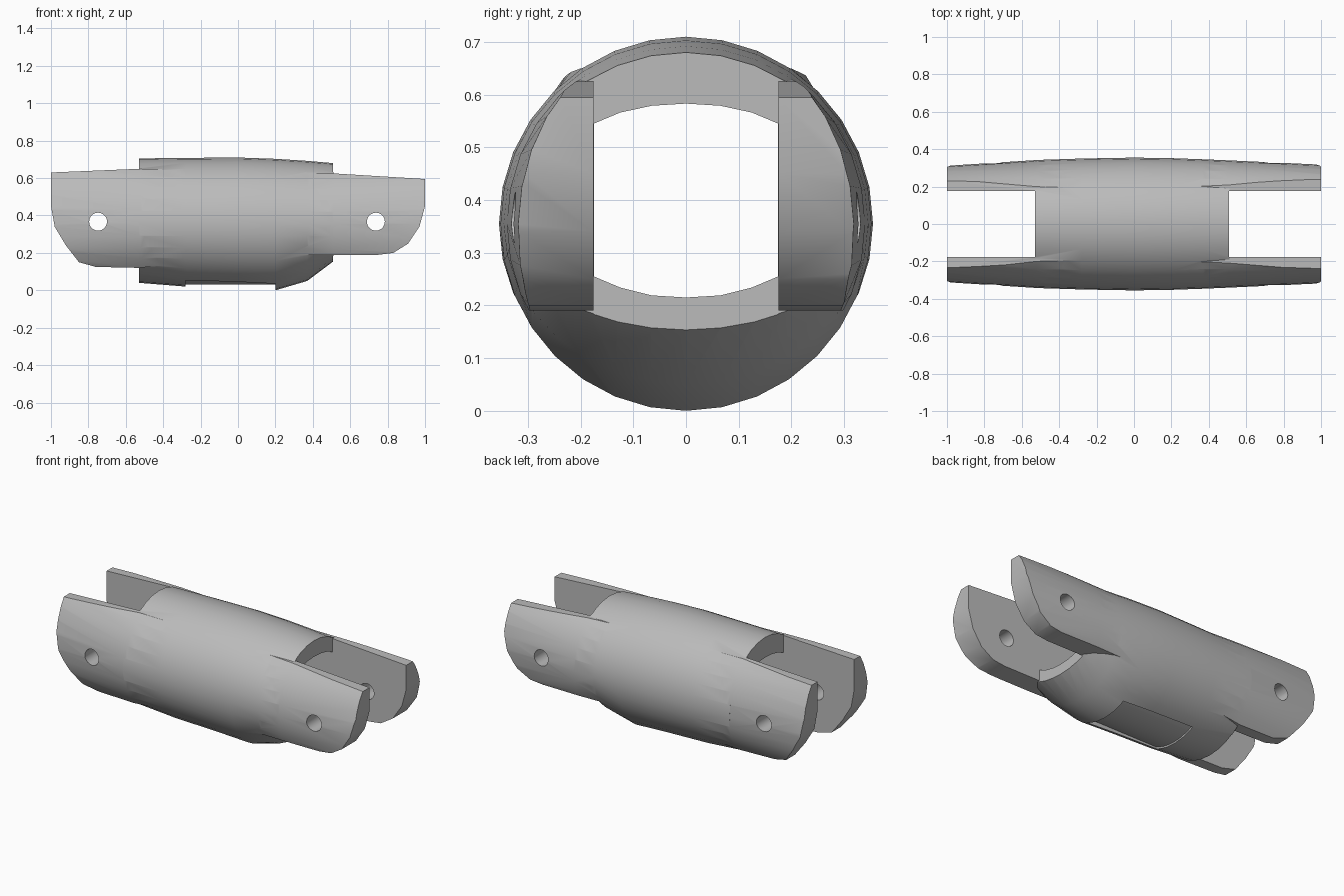
import bpy
import math

CENTRE_Z = 0.355
SIDES = 32

if "Cube" in bpy.data.objects:
    bpy.data.objects.remove(bpy.data.objects["Cube"], do_unlink=True)

grey = bpy.data.materials.new("metal grey")
grey.use_nodes = True
colour = (0.5, 0.5, 0.5, 1)
grey.diffuse_color = colour
grey.node_tree.nodes["Principled BSDF"].inputs["Base Color"].default_value = colour


def skin(name, rings):
    """Join equal rings of points into a closed solid."""
    n = len(rings[0])
    verts = [p for ring in rings for p in ring]
    faces = [list(range(n))[::-1], list(range(len(verts) - n, len(verts)))]
    for r in range(len(rings) - 1):
        for i in range(n):
            j = (i + 1) % n
            faces.append([r * n + i, r * n + j, (r + 1) * n + j, (r + 1) * n + i])
    mesh = bpy.data.meshes.new(name)
    mesh.from_pydata(verts, [], faces)
    mesh.materials.append(grey)
    obj = bpy.data.objects.new(name, mesh)
    bpy.context.collection.objects.link(obj)
    # consistent outward normals
    select(obj)
    bpy.ops.object.mode_set(mode="EDIT")
    bpy.ops.mesh.select_all(action="SELECT")
    bpy.ops.mesh.normals_make_consistent(inside=False)
    bpy.ops.object.mode_set(mode="OBJECT")
    return obj


def select(obj):
    bpy.ops.object.select_all(action="DESELECT")
    obj.select_set(True)
    bpy.context.view_layer.objects.active = obj


def loft(name, stations):
    """Egg-shaped sections along x: (x, half width, top z, bottom z)."""
    rings = []
    for x, a, top, bottom in stations:
        ring = []
        for i in range(SIDES):
            t = math.tau * i / SIDES
            h = top - CENTRE_Z if math.sin(t) > 0 else CENTRE_Z - bottom
            ring.append((x, a * math.cos(t), CENTRE_Z + h * math.sin(t)))
        rings.append(ring)
    return skin(name, rings)


def prism_x(name, section, x0, x1):
    return skin(name, [[(x, y, z) for y, z in section] for x in (x0, x1)])


def prism_y(name, section, y0=-0.6, y1=0.6):
    return skin(name, [[(x, y, z) for x, z in section] for y in (y0, y1)])


def combine(obj, other, operation):
    mod = obj.modifiers.new(operation.lower(), "BOOLEAN")
    mod.operation = operation
    mod.solver = "EXACT"
    mod.object = other
    select(obj)
    bpy.ops.object.modifier_apply(modifier=mod.name)
    bpy.data.objects.remove(other, do_unlink=True)


# Long shell that becomes the four fork arms
body = loft("fork_body", [
    (-1.05, 0.308, 0.775, 0.0), (-0.52, 0.342, 0.72, 0.02), (0, 0.34, 0.69, 0.05),
    (0.51, 0.34, 0.70, 0.005), (1.05, 0.315, 0.725, -0.065)])

# Rounded arm ends and flat upper and lower arm edges
arm_outline = prism_y("arm_outline", [
    (-1, 0.63), (-1, 0.45), (-0.98, 0.34), (-0.92, 0.24), (-0.85, 0.15),
    (-0.76, 0.125), (-0.53, 0.12), (0.2, 0.19), (0.75, 0.19), (0.83, 0.2),
    (0.91, 0.25), (0.97, 0.34), (1, 0.45), (1, 0.595), (0.51, 0.625), (-0.52, 0.65)])
combine(body, arm_outline, "INTERSECT")

# Barrel with the belly underneath
barrel = loft("barrel", [
    (-0.53, 0.342, 0.705, 0.04), (-0.28, 0.35, 0.708, 0.02), (0, 0.355, 0.71, 0.012),
    (0.2, 0.352, 0.703, 0.0), (0.37, 0.346, 0.692, 0.05), (0.51, 0.34, 0.68, 0.155)])
combine(body, barrel, "UNION")

# Bore with flat sides and arched top and bottom
half = [(0.175, 0.255), (0.175, 0.545), (0.125, 0.566), (0.065, 0.579), (0, 0.583)]
low = [(0, 0.215), (0.065, 0.219), (0.125, 0.234)]
section = low + half + [(-y, z) for y, z in half[-2::-1]] + [(-y, z) for y, z in low[:0:-1]]
combine(body, prism_x("bore", section, -1.2, 1.2), "DIFFERENCE")

# Open slots between the arms at both ends
w = 0.1755
square = [(-w, -0.3), (w, -0.3), (w, 1), (-w, 1)]
for x0, x1 in ((-1.3, -0.528), (0.508, 1.3)):
    combine(body, prism_x("slot", square, x0, x1), "DIFFERENCE")

# Pin holes through the arms
for x in (-0.748, 0.737):
    ring = [(x + 0.048 * math.cos(math.tau * i / 20), 0.367 + 0.048 * math.sin(math.tau * i / 20))
            for i in range(20)]
    combine(body, prism_y("pin_hole", ring), "DIFFERENCE")

# Shallow curved recess in the belly
arc = [(y * 0.03, CENTRE_Z - 0.325 * math.sqrt(1 - (y * 0.03 / 0.335) ** 2)) for y in range(-5, 6)]
combine(body, prism_x("recess", arc + [(0.15, -0.2), (-0.15, -0.2)], -0.28, 0.2), "DIFFERENCE")

select(body)
bpy.ops.object.shade_smooth_by_angle(angle=math.radians(30))
